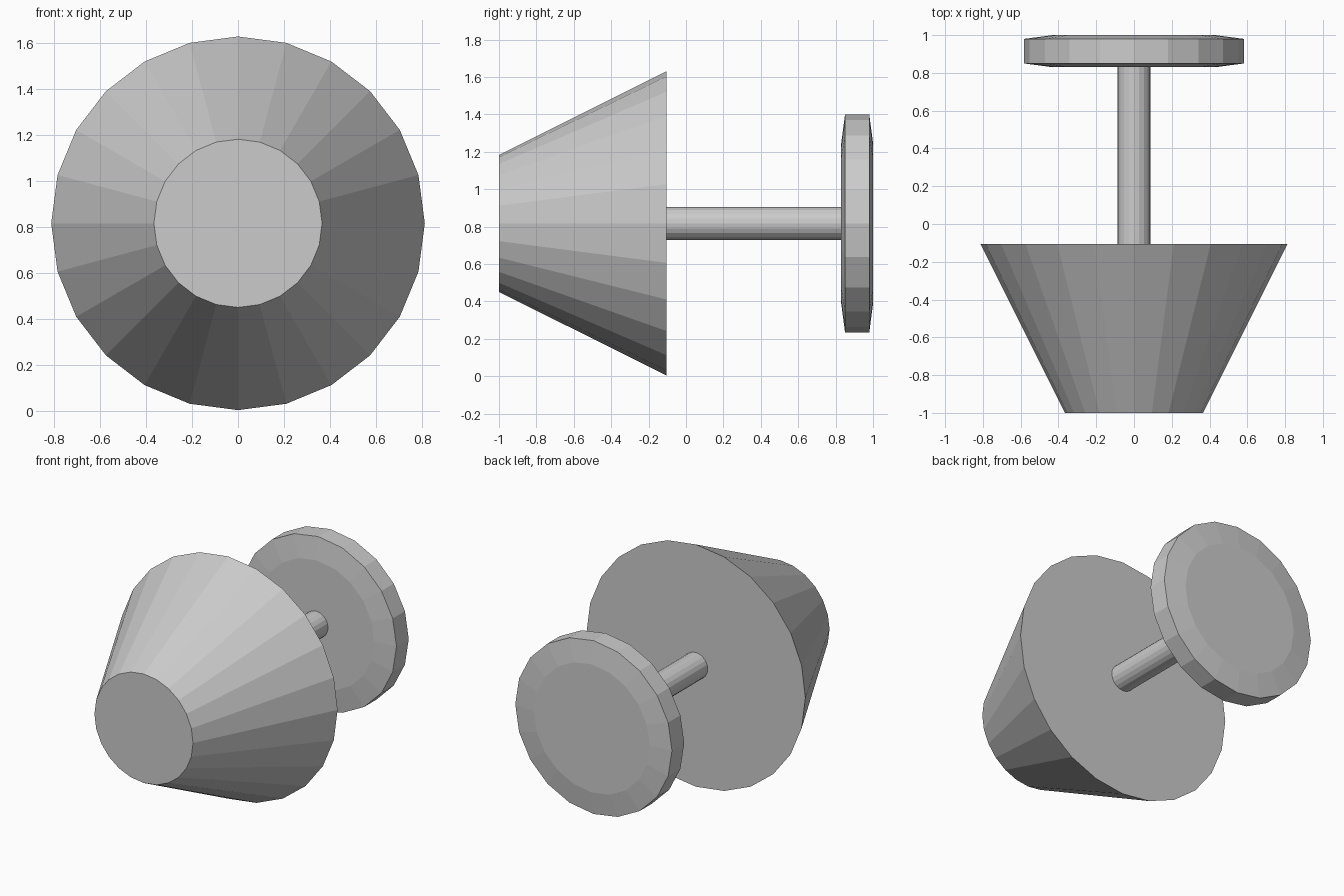
import bpy, math

if "Cube" in bpy.data.objects:
    bpy.data.objects.remove(bpy.data.objects["Cube"])

AXIS_Z = 0.817  # height of the shared axis


def lathe(name, profile, sides):
    """Closed solid turned around the y axis from (y, radius) rings."""
    verts, faces = [], []
    for y, r in profile:
        for i in range(sides):
            a = 2 * math.pi * i / sides
            verts.append((r * math.cos(a), y, AXIS_Z + r * math.sin(a)))
    for k in range(len(profile) - 1):
        for i in range(sides):
            j = (i + 1) % sides
            a, b = k * sides, (k + 1) * sides
            faces.append((a + i, b + i, b + j, a + j))
    # flat end caps
    faces.append(tuple(range(sides)))
    last = (len(profile) - 1) * sides
    faces.append(tuple(reversed(range(last, last + sides))))
    mesh = bpy.data.meshes.new(name)
    mesh.from_pydata(verts, [], faces)
    mesh.update()
    obj = bpy.data.objects.new(name, mesh)
    bpy.context.collection.objects.link(obj)
    return obj


# Tapered lamp shade, narrow end to the front
lathe("shade", [(-1.0, 0.366), (-0.105, 0.813)], 24)

# Thin stem between shade and wall plate
lathe("stem", [(-0.105, 0.088), (0.83, 0.088)], 20)

# Round wall plate with shallow bevels on both faces
lathe("wall_plate", [(0.83, 0.43), (0.85, 0.582), (0.98, 0.582), (1.0, 0.43)], 20)
